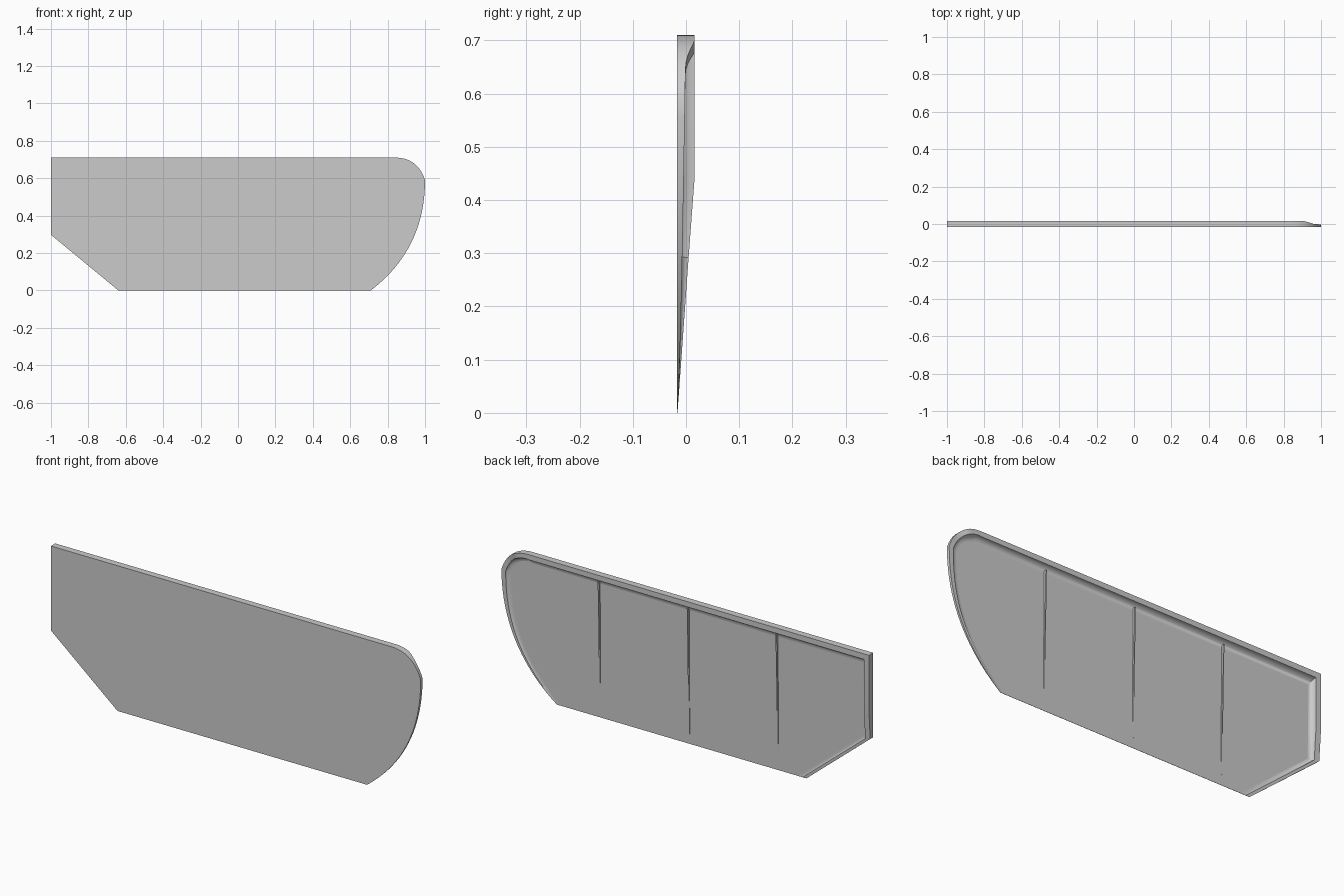
import bpy, bmesh, math
from mathutils import Vector

if "Cube" in bpy.data.objects:
    bpy.data.objects.remove(bpy.data.objects["Cube"])

FRONT, BACK = -0.017, 0.016

grey = bpy.data.materials.new("light grey")
grey.diffuse_color = (0.6, 0.6, 0.6, 1)
grey.use_nodes = True
grey.node_tree.nodes["Principled BSDF"].inputs["Base Color"].default_value = grey.diffuse_color


def bezier(a, b, c, n):
    a, b, c = Vector(a), Vector(b), Vector(c)
    return [a * (1 - t) ** 2 + b * 2 * t * (1 - t) + c * t * t
            for t in (i / n for i in range(n + 1))]


def finish(bm, name):
    bmesh.ops.recalc_face_normals(bm, faces=bm.faces)
    me = bpy.data.meshes.new(name)
    bm.to_mesh(me)
    bm.free()
    ob = bpy.data.objects.new(name, me)
    bpy.context.collection.objects.link(ob)
    me.materials.append(grey)
    bpy.ops.object.select_all(action='DESELECT')
    ob.select_set(True)
    bpy.context.view_layer.objects.active = ob
    bpy.ops.object.shade_smooth_by_angle(angle=math.radians(35))
    return ob


# Outline in x, z: slanted corner, long bottom edge, curved tip, straight top
outline = [Vector((-1, 0.44)), Vector((-1, 0.297)), Vector((-0.64, 0))]
outline += bezier((0.71, 0), (1.0, 0.22), (1.0, 0.59), 20)
outline += bezier((1.0, 0.59), (0.96, 0.71), (0.84, 0.71), 14)[1:]
outline += [Vector((-1, 0.71))]
N = len(outline)


def edge_widths(i):
    """Rim width and fillet width for the edge starting at point i."""
    a, b = outline[i], outline[(i + 1) % N]
    if a.y == 0 and b.y == 0:                    # bottom
        return 0.001, 0.001
    if a.x > 0.7 and b.x > 0.7:                  # curved tip
        f = min((a.y + b.y) / 1.1, 1)
        return 0.005 + 0.018 * f, 0.015 + 0.008 * f
    if b.y == 0:                                 # slanted corner
        return 0.013, 0.02
    return 0.027, 0.03 if a.y > 0.7 and b.y > 0.7 else 0.02


def inset(f):
    """Outline moved inward by rim width plus a fraction f of the fillet."""
    pts = []
    for i, p in enumerate(outline):
        d1, d2 = (p - outline[i - 1]).normalized(), (outline[(i + 1) % N] - p).normalized()
        n1, n2 = Vector((-d1.y, d1.x)), Vector((-d2.y, d2.x))
        w1, w2 = [r + f * w for r, w in (edge_widths((i - 1) % N), edge_widths(i))]
        det = n1.x * n2.y - n1.y * n2.x
        if abs(det) < 0.45:
            pts.append(p + (n1 + n2).normalized() * (w1 + w2) / 2)
        else:
            pts.append(p + Vector((w1 * n2.y - w2 * n1.y, n1.x * w2 - n2.x * w1)) / det)
    return pts


def floor_y(z):
    return FRONT + 0.001 + 0.0075 * z


def rim_y(i, z):
    """Wedge-shaped rim that thins out around the curved tip."""
    p = outline[i]
    t = min(max((p.x - 0.9) / 0.075, 0), 1)
    t = 1 if p.x > 0.65 and p.y < 0.6 else t * t * (3 - 2 * t)
    z = max(z, 0)
    wedge = min(BACK, FRONT + 0.075 * z)
    tip = FRONT + 0.016 * min(z / 0.65, 1) ** 0.6
    return max(wedge * (1 - t) + tip * t, floor_y(z))


# Panel: flat front, edge, raised rim, filleted recess and floor
bm = bmesh.new()
loops = [[bm.verts.new((p.x, FRONT, p.y)) for p in outline],
         [bm.verts.new((p.x, rim_y(i, p.y), p.y)) for i, p in enumerate(outline)]]
for k in range(6):
    a = k / 5 * math.pi / 2
    loops.append([bm.verts.new((p.x, rim_y(i, p.y) + (floor_y(p.y) - rim_y(i, p.y)) * math.sin(a), p.y))
                  for i, p in enumerate(inset(1 - math.cos(a)))])
for lo, hi in zip(loops, loops[1:]):
    for i in range(N):
        j = (i + 1) % N
        bm.faces.new((lo[i], lo[j], hi[j], hi[i]))
bm.faces.new(loops[0])
bm.faces.new(loops[-1])
panel = finish(bm, "panel")
for poly in panel.data.polygons:
    if len(poly.vertices) > 4:
        poly.use_smooth = False

# Ribs: thin tapering fins on the recessed floor
for n, x in enumerate((-0.487, -0.007, 0.475)):
    bm = bmesh.new()
    profile = [(FRONT + 0.001, 0.05), (FRONT + 0.001, 0.668), (0.0, 0.668), (floor_y(0.05) + 0.001, 0.05)]
    sides = [[bm.verts.new((x + s * 0.003, y, z)) for y, z in profile] for s in (-1, 1)]
    for s in sides:
        bm.faces.new(s)
    for i in range(4):
        j = (i + 1) % 4
        bm.faces.new((sides[0][i], sides[0][j], sides[1][j], sides[1][i]))
    finish(bm, "rib_%d" % (n + 1))
